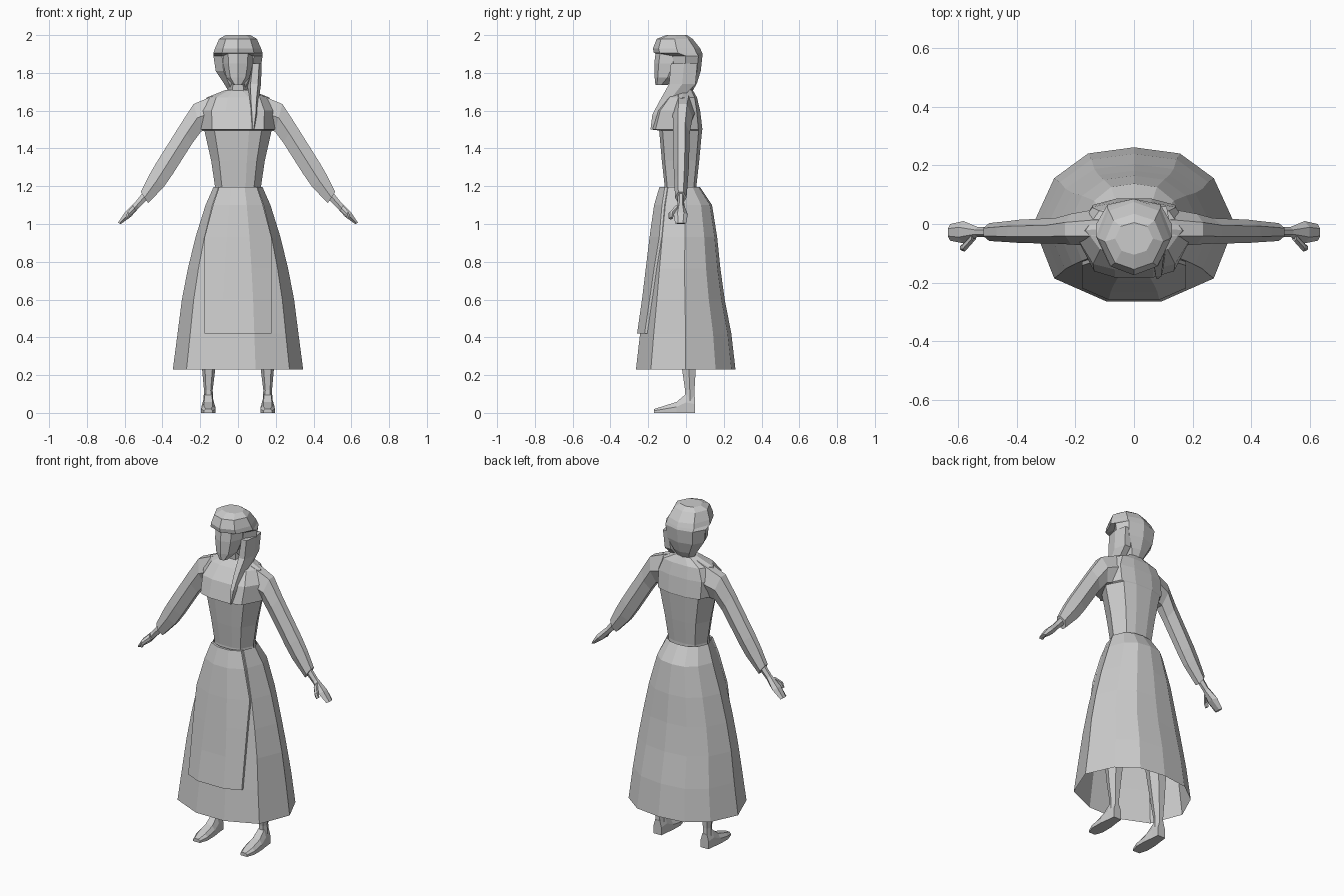
import bpy, bmesh
from mathutils import Vector

cloth = bpy.data.materials.new("plain_grey")
cloth.diffuse_color = (0.6, 0.6, 0.6, 1)


def loft(name, rings, caps=True):
    """Skin a list of equally sized rings, optionally closing both ends."""
    bm = bmesh.new()
    rows = [[bm.verts.new(p) for p in r] for r in rings]
    n = len(rows[0])
    for a, b in zip(rows, rows[1:]):
        for i in range(n):
            j = (i + 1) % n
            bm.faces.new((a[i], a[j], b[j], b[i]))
    if caps:
        bm.faces.new(rows[0][::-1])
        bm.faces.new(rows[-1])
    bmesh.ops.recalc_face_normals(bm, faces=bm.faces)
    me = bpy.data.meshes.new(name)
    bm.to_mesh(me)
    bm.free()
    me.materials.append(cloth)
    ob = bpy.data.objects.new(name, me)
    bpy.context.collection.objects.link(ob)
    return ob


def mirrored(half):
    """Full outline from its +x half, listed front to back."""
    return half + [(-u, v) for u, v in reversed(half) if u > 0]


def level(shape, z, hx, yf, yb, cx=0):
    return [(cx + hx * u, yf + (yb - yf) * v, z) for u, v in shape]


def stack(name, shape, levels, caps=True):
    return loft(name, [level(shape, *l) for l in levels], caps)


# Unit outlines: u is -1..1 across, v is 0 at the front and 1 at the back
SKIRT = mirrored([(.27, 0), (.79, .15), (1, .5), (.79, .8), (.455, .96), (0, 1)])
BODY = mirrored([(.33, 0), (.7, .08), (1, .5), (.72, .92), (.3, 1)])
HEAD = mirrored([(0, 0), (.65, .12), (1, .5), (.7, .88), (0, 1)])
LIMB = mirrored([(.55, 0), (1, .5), (.55, 1)])

# Skirt, open at the hem
skirt = [(.23, .345, -.265, .262), (.42, .32, -.243, .24), (.6, .297, -.217, .205),
         (.765, .265, -.197, .182), (.93, .225, -.177, .165), (1.1, .172, -.153, .138),
         (1.195, .13, -.125, .075)]
stack("skirt", SKIRT, skirt, caps=False)

# Apron, a thin panel following the front of the skirt
widths = [.178, .178, .178, .177, .132, .1]
rows = []
for (z, hx, yf, yb), w in zip(skirt[1:], widths):
    x1, x2 = hx * .27, hx * .79
    t = min(1, (w - x1) / (x2 - x1))
    ys = yf + (yb - yf) * .15 * t
    line = [(-w, ys), (-x1, yf), (x1, yf), (w, ys)]
    rows.append([(x, y - .016, z) for x, y in line]
                + [(x, y - .002, z) for x, y in reversed(line)])
loft("apron", rows)

# Bodice with a fuller top ending in an overhanging edge
stack("bodice", BODY, [
    (1.16, .125, -.115, .055), (1.2, .122, -.113, .055), (1.335, .142, -.128, .07),
    (1.495, .178, -.142, .085), (1.5, .195, -.183, .087), (1.6, .2, -.155, .075),
    (1.67, .165, -.1, .058), (1.71, .065, -.06, .035)])

# Neck, face and hair
stack("neck", LIMB, [(1.67, .052, -.062, .035), (1.83, .048, -.07, .03)])
stack("face", HEAD, [
    (1.735, .025, -.162, -.1), (1.775, .062, -.166, -.03), (1.85, .079, -.168, .03),
    (1.93, .08, -.158, .04)])
stack("hair", HEAD, [
    (2.0, .065, -.105, .005), (1.98, .1, -.155, .035), (1.93, .122, -.175, .075),
    (1.905, .13, -.17, .086), (1.89, .13, -.09, .087), (1.81, .118, -.085, .078),
    (1.745, .075, -.065, .058), (1.695, .045, -.03, .03)])

# Side ponytail falling over one shoulder to the chest
stack("ponytail", LIMB, [
    (1.85, .03, -.08, .06, .095), (1.74, .036, -.09, .05, .086),
    (1.66, .027, -.135, -.03, .083), (1.58, .018, -.178, -.11, .084),
    (1.5, .005, -.188, -.175, .08)])


# Arm sections: top x, top z, bottom x, bottom z, front y, back y
HEX = [(0, .28), (0, .72), (.5, 1), (1, .72), (1, .28), (.5, 0)]


def limb(name, sections, s):
    rings = []
    for tx, tz, bx, bz, yf, yb in sections:
        rings.append([(s * (tx + (bx - tx) * a), yf + (yb - yf) * b, tz + (bz - tz) * a)
                      for a, b in HEX])
    loft(name, rings)


SLEEVE = [(.06, 1.705, .12, 1.52, -.075, .045), (.14, 1.675, .15, 1.5, -.075, .048),
          (.235, 1.635, .195, 1.49, -.07, .035), (.3, 1.535, .24, 1.43, -.067, .02),
          (.432, 1.325, .345, 1.265, -.065, .015), (.47, 1.26, .39, 1.2, -.062, .01),
          (.515, 1.17, .475, 1.11, -.058, .003)]
HAND = [(.505, 1.165, .485, 1.125, -.045, -.01), (.545, 1.115, .525, 1.085, -.045, -.01),
        (.6, 1.06, .565, 1.04, -.066, .01), (.636, 1.006, .62, 1.0, -.057, .0)]
THUMB = [(.555, 1.1, .54, 1.07, -.06, -.03), (.585, 1.065, .57, 1.045, -.094, -.062),
         (.595, 1.035, .58, 1.025, -.092, -.07)]

# Foot sections from heel to toe: y, half width, height
FOOT = [(.047, .026, .085), (.0, .03, .1), (-.05, .037, .058), (-.12, .038, .036),
        (-.17, .022, .02)]

for s, side in ((1, "left"), (-1, "right")):
    limb(side + "_sleeve", SLEEVE, s)
    limb(side + "_hand", HAND, s)
    limb(side + "_thumb", THUMB, s)
    stack(side + "_leg", LIMB, [
        (.06, .026, -.005, .046, s * .157), (.12, .023, -.005, .045, s * .157),
        (.24, .036, -.022, .052, s * .155), (.4, .05, -.04, .062, s * .15),
        (.6, .052, -.06, .05, s * .135), (1.0, .08, -.09, .07, s * .085)])
    loft(side + "_foot", [[(s * .157 - w, y, 0), (s * .157 + w, y, 0),
                           (s * .157 + w, y, h * .55), (s * .157 + w * .6, y, h),
                           (s * .157 - w * .6, y, h), (s * .157 - w, y, h * .55)]
                          for y, w, h in FOOT])
